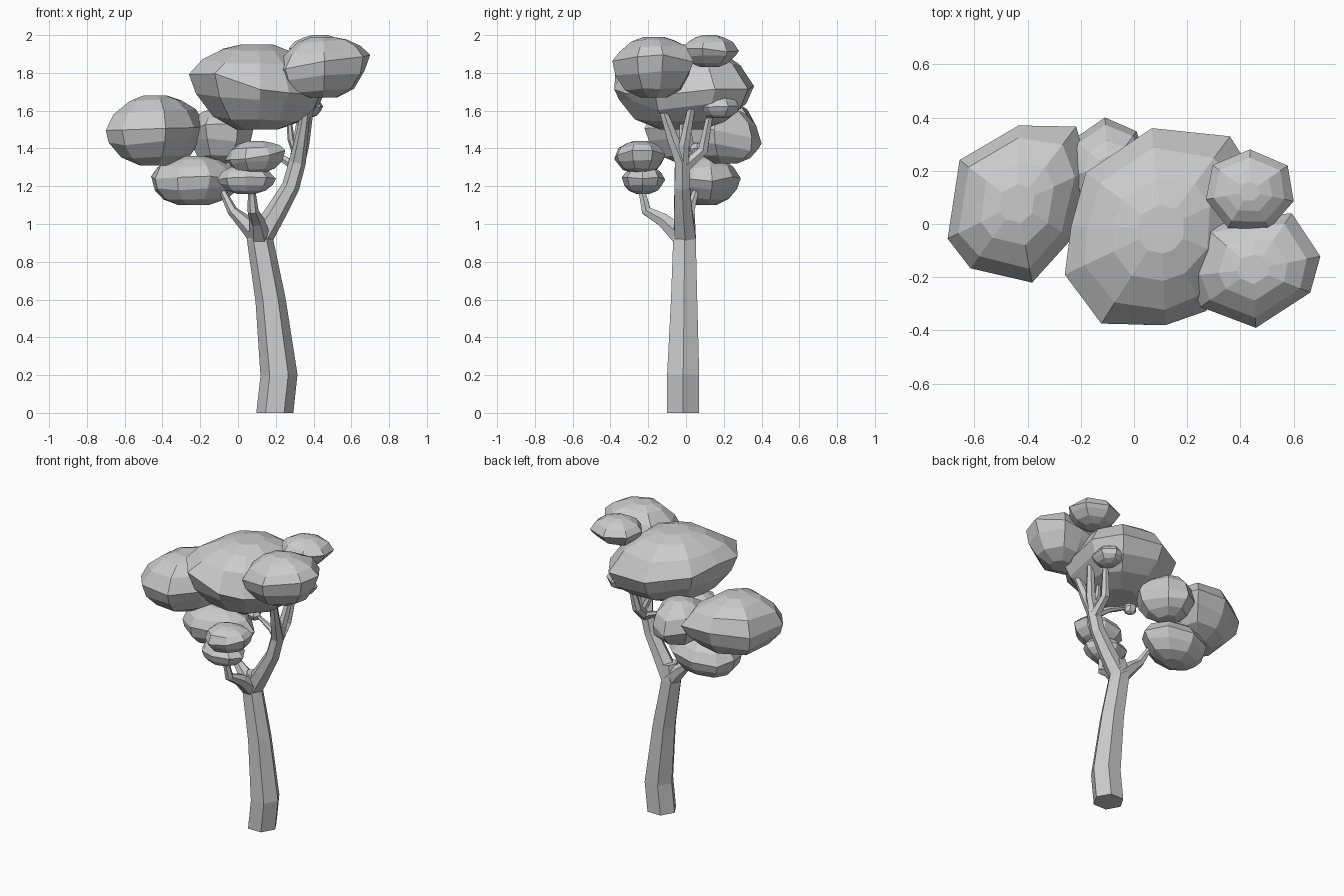
import bpy, bmesh, math, random
from mathutils import Vector

cube = bpy.data.objects.get("Cube")
if cube:
    bpy.data.objects.remove(cube, do_unlink=True)
random.seed(4)

grey = bpy.data.materials.new("plain grey")
grey.use_nodes = True
grey.diffuse_color = (0.6, 0.6, 0.6, 1)
grey.node_tree.nodes["Principled BSDF"].inputs["Base Color"].default_value = (0.6, 0.6, 0.6, 1)


def loft(name, rings):
    """Skin a list of equal-sized vertex rings and cap both ends."""
    bm = bmesh.new()
    loops = [[bm.verts.new(p) for p in ring] for ring in rings]
    n = len(loops[0])
    for a, b in zip(loops, loops[1:]):
        for i in range(n):
            j = (i + 1) % n
            bm.faces.new((a[i], a[j], b[j], b[i]))
    bm.faces.new(loops[0][::-1])
    bm.faces.new(loops[-1])
    bmesh.ops.recalc_face_normals(bm, faces=bm.faces)
    mesh = bpy.data.meshes.new(name)
    bm.to_mesh(mesh)
    bm.free()
    mesh.materials.append(grey)
    obj = bpy.data.objects.new(name, mesh)
    bpy.context.collection.objects.link(obj)


def limb(name, path, sides=6):
    """Faceted tube through (x, y, z, radius) points."""
    pts = [Vector(p[:3]) for p in path]
    rings = []
    for i, p in enumerate(pts):
        d = (pts[min(i + 1, len(pts) - 1)] - pts[max(i - 1, 0)]).normalized()
        if i == 0 and p.z == 0:
            d = Vector((0, 0, 1))
        v = d.cross(Vector((1, 0, 0))).normalized()
        u = v.cross(d)
        angles = [math.tau * k / sides for k in range(sides)]
        rings.append([p + path[i][3] * (u * math.cos(a) + v * math.sin(a)) for a in angles])
    loft(name, rings)


# Foliage profile: (radius, height) from underside to crown
PROFILE = [(0.32, -1), (0.68, -0.76), (0.9, -0.33), (1, 0.08),
           (0.82, 0.56), (0.53, 0.86), (0.25, 1)]


def clump(name, low, high, outline=None, tilt=(0, 0), sides=8):
    """Faceted leaf mass fitted to a bounding box; tilt slants its widest belt."""
    if outline is None:
        start = random.uniform(0, 1)
        outline = []
        for k in range(sides):
            a, r = start + math.tau * k / sides, random.uniform(0.88, 1.08)
            outline.append((r * math.cos(a), r * math.sin(a)))
    else:
        mid = [(low[i] + high[i]) / 2 for i in range(2)]
        half = [(high[i] - low[i]) / 2 for i in range(2)]
        outline = [((x - mid[0]) / half[0], (y - mid[1]) / half[1]) for x, y in outline]
    rings = []
    for r, z in PROFILE:
        belt = 1 - abs(z)
        ring = []
        for x, y in outline:
            # rounder towards the poles, wobbling in between
            grow = r * (1 + (1 - r) * (1 / math.hypot(x, y) - 1))
            wob = 1 + random.uniform(-0.04, 0.04) * belt
            lift = belt * (x * tilt[0] + y * tilt[1] + random.uniform(-0.14, 0.14))
            ring.append(Vector((x * grow * wob, y * grow * wob, z + lift)))
        rings.append(ring)
    # Fit to the requested box
    for i in range(3):
        vals = [p[i] for ring in rings for p in ring]
        a, b = min(vals), max(vals)
        for ring in rings:
            for p in ring:
                p[i] = low[i] + (p[i] - a) / (b - a) * (high[i] - low[i])
    loft(name, rings)


# Trunk and branches
limb("trunk", [(0.195, -0.015, 0, 0.098), (0.217, -0.015, 0.2, 0.098),
               (0.172, -0.01, 0.6, 0.08), (0.116, -0.008, 0.92, 0.069),
               (0.13, -0.005, 1.03, 0.055)])
limb("main_branch", [(0.12, -0.005, 0.93, 0.066), (0.2, -0.015, 1.06, 0.056),
                     (0.28, -0.02, 1.2, 0.047), (0.315, -0.02, 1.33, 0.045),
                     (0.335, -0.07, 1.45, 0.034), (0.365, -0.135, 1.64, 0.02)])
limb("upper_branch", [(0.31, -0.015, 1.28, 0.035), (0.345, -0.01, 1.42, 0.032),
                      (0.38, 0.03, 1.62, 0.022)])
limb("back_branch", [(0.31, -0.01, 1.3, 0.035), (0.31, 0.09, 1.39, 0.03),
                     (0.34, 0.13, 1.6, 0.018)])
limb("inner_twig", [(0.31, 0, 1.3, 0.028), (0.23, 0.03, 1.35, 0.02), (0.1, 0.06, 1.4, 0.01)])
limb("inner_riser", [(0.32, 0, 1.35, 0.025), (0.28, -0.02, 1.45, 0.018), (0.27, -0.02, 1.56, 0.014)])
limb("left_branch", [(0.12, 0, 0.92, 0.058), (0.035, 0.01, 1.01, 0.042),
                     (-0.03, 0.02, 1.07, 0.028), (-0.08, 0.05, 1.17, 0.018)])
limb("front_branch", [(0.115, -0.02, 0.93, 0.06), (0.1, -0.12, 1.02, 0.041),
                      (0.08, -0.21, 1.07, 0.029), (0.07, -0.24, 1.2, 0.018)])

# Large canopies
clump("left_canopy", (-0.70, -0.22, 1.31), (-0.17, 0.37, 1.68),
      [(-0.70, -0.06), (-0.61, -0.17), (-0.38, -0.22), (-0.24, -0.05), (-0.17, 0.2),
       (-0.22, 0.36), (-0.43, 0.37), (-0.65, 0.24)], (0.12, 0))
clump("main_canopy", (-0.26, -0.38, 1.50), (0.47, 0.36, 1.95),
      [(-0.26, -0.18), (-0.12, -0.36), (0.12, -0.38), (0.27, -0.31), (0.43, -0.15),
       (0.47, 0.16), (0.36, 0.33), (0.07, 0.36), (-0.18, 0.2), (-0.23, 0)], (-0.22, 0))
clump("right_canopy", (0.20, -0.39, 1.67), (0.70, 0.04, 1.99),
      [(0.20, -0.2), (0.25, -0.31), (0.46, -0.39), (0.67, -0.26), (0.70, -0.13),
       (0.6, 0.03), (0.45, 0.02), (0.25, -0.01)], (0.3, 0))

# Smaller clumps
clump("top_back_clump", (0.27, -0.02, 1.83), (0.60, 0.28, 2.0), sides=7)
clump("back_clump", (-0.27, 0.02, 1.32), (0.08, 0.40, 1.61),
      [(-0.27, 0.18), (-0.17, 0.04), (0, 0.02), (0.08, 0.15), (0.01, 0.35),
       (-0.11, 0.40), (-0.23, 0.32)], (0, -0.3))
clump("lower_left_clump", (-0.46, -0.06, 1.10), (0.03, 0.29, 1.36), sides=9)
clump("front_upper_clump", (-0.07, -0.38, 1.27), (0.25, -0.11, 1.44), tilt=(0.3, 0))
clump("front_lower_clump", (-0.11, -0.34, 1.16), (0.20, -0.11, 1.31))
clump("back_small_clump", (0.24, 0.05, 1.56), (0.45, 0.28, 1.68), sides=7)
clump("inner_tuft", (0.04, 0.02, 1.36), (0.13, 0.1, 1.43), sides=6)
